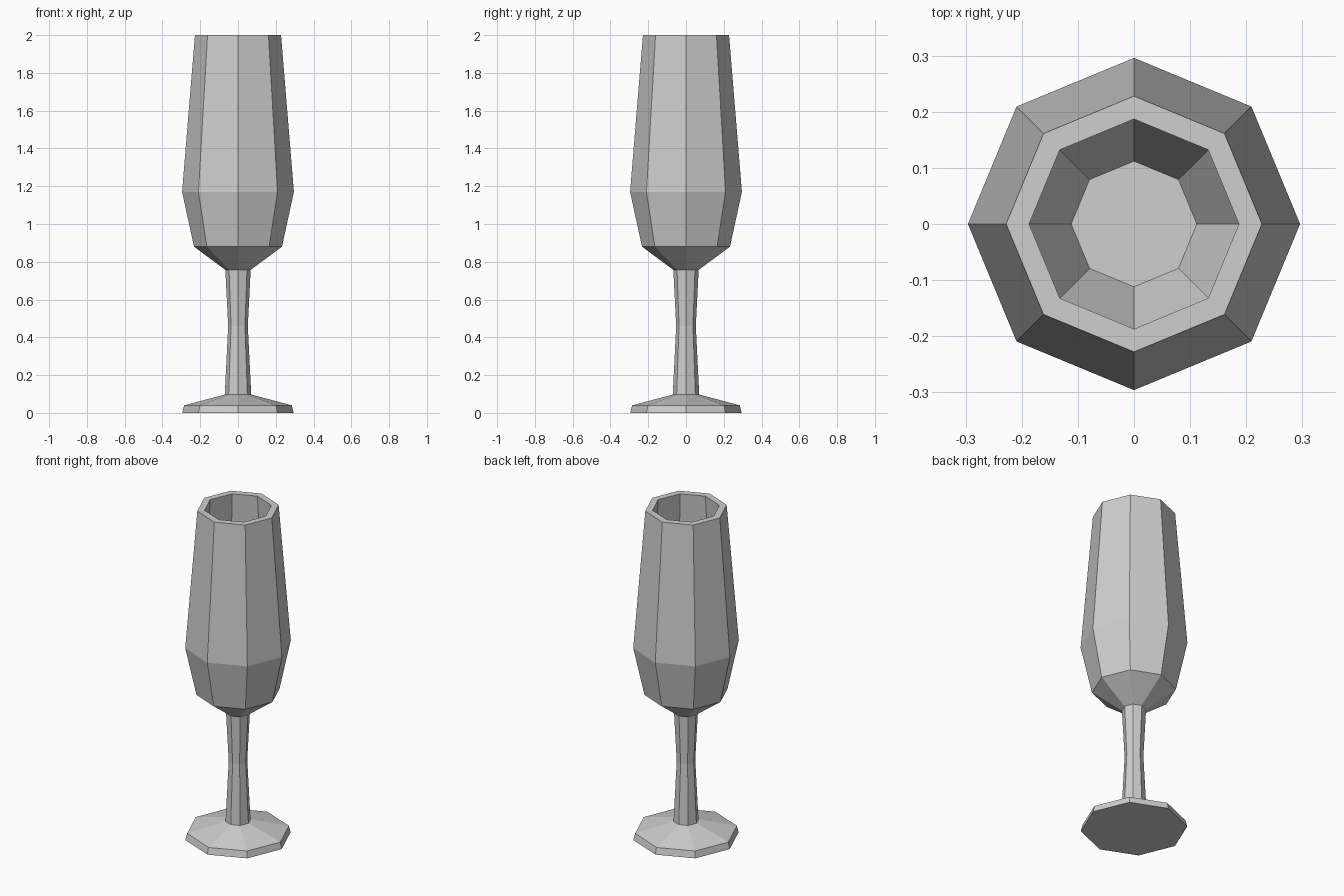
import bpy, bmesh, math

cube = bpy.data.objects.get("Cube")
if cube:
    bpy.data.objects.remove(cube, do_unlink=True)

SIDES = 8

glass = bpy.data.materials.new("pale_grey_glass")
glass.use_nodes = True
colour = (0.62, 0.62, 0.62, 1)
glass.diffuse_color = colour
glass.node_tree.nodes["Principled BSDF"].inputs["Base Color"].default_value = colour


def lathe(name, profile, cap_start=False, cap_end=False):
    """Turn a (radius, height) profile into a faceted octagonal shell."""
    bm = bmesh.new()
    rings = []
    for r, z in profile:
        ring = []
        for i in range(SIDES):
            a = math.tau * i / SIDES
            ring.append(bm.verts.new((r * math.cos(a), r * math.sin(a), z)))
        rings.append(ring)
    for low, high in zip(rings, rings[1:]):
        for i in range(SIDES):
            j = (i + 1) % SIDES
            bm.faces.new((low[i], low[j], high[j], high[i]))
    if cap_start:
        bm.faces.new(rings[0][::-1])
    if cap_end:
        bm.faces.new(rings[-1])
    mesh = bpy.data.meshes.new(name)
    bm.to_mesh(mesh)
    bm.free()
    mesh.materials.append(glass)
    obj = bpy.data.objects.new(name, mesh)
    bpy.context.collection.objects.link(obj)
    return obj


# Foot: flat underside, thin edge, shallow slope up to the stem
lathe("foot", [(0.295, 0), (0.285, 0.04), (0.07, 0.097)], cap_start=True)

# Stem: narrow waist
lathe("stem", [(0.07, 0.097), (0.052, 0.46), (0.067, 0.757)])

# Bowl: outer wall, flat rim, inner wall and floor
lathe("bowl", [(0.067, 0.757), (0.233, 0.88), (0.296, 1.17), (0.228, 2.0),
               (0.187, 2.0), (0.25, 1.17), (0.112, 0.83)], cap_end=True)
